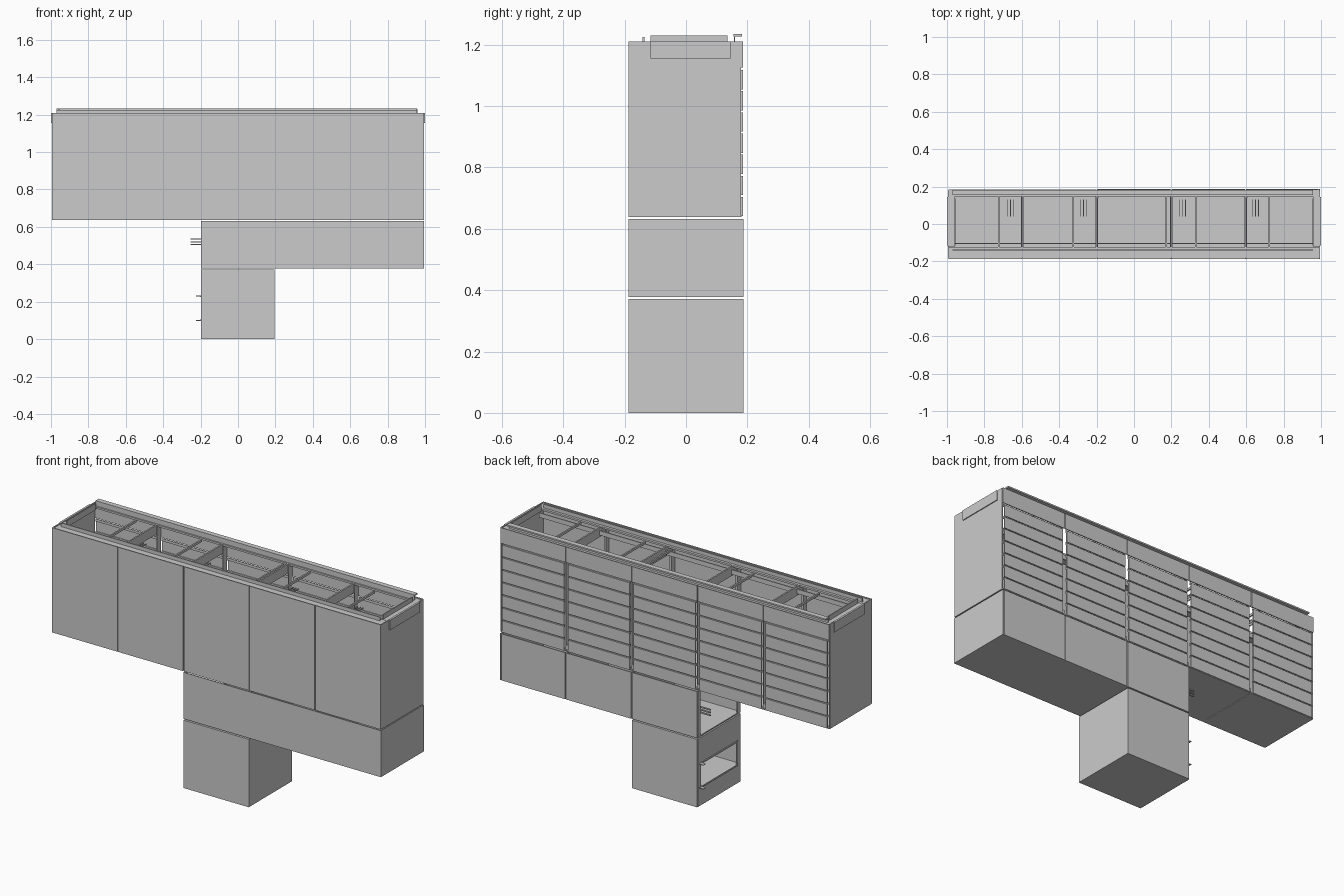
import bpy

if "Cube" in bpy.data.objects:
    bpy.data.objects.remove(bpy.data.objects["Cube"])

T = 0.006                                  # panel thickness
Y0, Y1 = -0.187, 0.187                     # front and back faces
W = 0.398                                  # module width
X0 = -0.995
Z_UP, Z_TOP = 0.638, 1.21                  # upper row
Z_MID0, Z_MID1 = 0.378, 0.632              # middle row
JOINTS = [X0 + W * i for i in range(6)]


def box(name, x0, x1, y0, y1, z0, z1):
    """Axis-aligned box given by its limits."""
    verts = [(x, y, z) for x in (x0, x1) for y in (y0, y1) for z in (z0, z1)]
    faces = [(0, 1, 3, 2), (4, 6, 7, 5), (0, 4, 5, 1), (2, 3, 7, 6), (0, 2, 6, 4), (1, 5, 7, 3)]
    mesh = bpy.data.meshes.new(name)
    mesh.from_pydata(verts, [], faces)
    ob = bpy.data.objects.new(name, mesh)
    bpy.context.collection.objects.link(ob)
    return ob


# Upper row: five modules with front panel, floor and slatted back
for i in range(5):
    a, b = JOINTS[i] + 0.002, JOINTS[i + 1] - 0.002
    box("upper_front_panel", a, b, Y0, Y0 + T, Z_UP, Z_TOP)
    box("upper_floor", a, b, Y0 + T, Y1 - T, Z_UP, Z_UP + T)
    box("back_top_panel", a, b, Y1 - 0.008, Y1 - 0.002, 1.125, Z_TOP)
    pitch = (1.12 - Z_UP) / 7
    for k in range(7):
        z = Z_UP + k * pitch
        box("back_slat", a + 0.010, b - 0.010, Y1 - 0.008, Y1 - 0.002, z + 0.003, z + pitch - 0.003)
        # tucked lip behind each slat joint
        box("slat_lip", a + 0.010, b - 0.010, Y1 - 0.014, Y1 - 0.010, z + pitch - 0.010, z + pitch + 0.004)
    # Small hanger bars inside
    if i != 2:
        xc = (-0.66, -0.27, 0, 0.26, 0.65)[i]
        for d in (-0.015, 0, 0.015):
            box("hanger_bar", xc + d - 0.002, xc + d + 0.002, 0.04, 0.13, 1.09, 1.096)

# Joint frames between modules
for x in JOINTS[1:-1]:
    box("joint_cross_plate", x - 0.004, x + 0.004, -0.175, 0.175, 1.155, 1.205)
    box("joint_front_post", x - 0.006, x + 0.006, Y0 + T, Y0 + 0.035, Z_UP, 1.2)
    box("joint_sill", x - 0.006, x + 0.006, -0.175, 0.175, Z_UP + T, Z_UP + 0.03)
    box("joint_back_post", x + 0.006, x + 0.009, 0.14, Y1 - 0.012, Z_UP, 1.2)

# End walls and their plates
for s in (-1, 1):
    def end(name, xa, xb, *yz):
        box(name, min(s * xa, s * xb), max(s * xa, s * xb), *yz)
    end("end_wall", 0.989, 0.995, Y0 + T, Y1 - 0.008, Z_UP, Z_TOP)
    end("end_plate", 0.995, 1.0, -0.115, 0.145, 1.155, Z_TOP)
    end("end_top_rail", 0.958, 0.989, -0.12, 0.15, 1.195, 1.205)
    end("end_upstand", 0.954, 0.960, -0.115, 0.135, 1.195, 1.23)

# Long top rails
box("front_top_ledge", -0.989, 0.989, Y0 + T, -0.122, 1.195, 1.205)
box("front_top_rib", -0.97, 0.957, -0.142, -0.136, 1.205, 1.225)
box("back_top_ledge", -0.989, 0.989, 0.148, Y1 - 0.008, 1.195, 1.205)
box("back_top_web", -0.97, 0.957, 0.156, 0.160, 1.205, 1.226)
box("back_top_lip", -0.97, 0.957, 0.154, 0.182, 1.226, 1.234)
box("front_inner_rail", -0.96, 0.96, -0.108, -0.102, 1.165, 1.19)

# Thin cross bars at the top
for x in (-0.722, -0.325, 0.172, 0.33, 0.722):
    box("top_cross_bar", x - 0.004, x + 0.004, -0.122, 0.148, 1.185, 1.197)

# Middle row: three modules behind one long front, left end open
xm0, xm1 = JOINTS[2], JOINTS[5]
box("middle_front_panel", xm0, xm1, Y0, Y0 + T, Z_MID0, Z_MID1)
box("middle_floor", xm0, xm1, Y0 + T, Y1 - T, Z_MID0, Z_MID0 + T)
box("middle_end_wall", xm1 - T, xm1, Y0 + T, Y1, Z_MID0, Z_MID1)
for i in (2, 3, 4):
    box("middle_back_panel", JOINTS[i] + 0.003, JOINTS[i + 1] - 0.003 - T * (i == 4),
        Y1 - T, Y1, Z_MID0, Z_MID1)
for x in JOINTS[3:5]:
    box("middle_divider", x - 0.003, x + 0.003, Y0 + T, Y1 - T, Z_MID0 + T, Z_MID1)
for y in (Y0 + T, Y1 - T - 0.02):
    box("middle_left_post", xm0, xm0 + T, y, y + 0.02, Z_MID0 + T, Z_MID1)

# Three prongs sticking out of the open end
for z in (0.505, 0.520, 0.535):
    box("side_prong", -0.255, -0.15, 0.148, 0.156, z - 0.003, z + 0.003)

# Bottom box with a window on the left side
xa, xb = JOINTS[2], JOINTS[3] - 0.003
zb = 0.371
box("bottom_front_panel", xa, xb, Y0, Y0 + T, 0, zb)
box("bottom_back_panel", xa + 0.003, xb, Y1 - T, Y1, 0, zb)
box("bottom_base", xa, xb, Y0 + T, Y1 - T, 0, T)
box("bottom_lid", xa, xb, Y0 + T, Y1 - T, zb - T, zb)
box("bottom_right_wall", xb - T, xb, Y0 + T, Y1 - T, T, zb - T)
box("window_lower_wall", xa, xa + T, Y0 + T, Y1 - T, T, 0.10)
box("window_upper_wall", xa, xa + T, Y0 + T, Y1 - T, 0.23, zb - T)
for y in (Y0 + T, Y1 - T - 0.025):
    box("window_side", xa, xa + T, y, y + 0.025, 0.10, 0.23)
box("window_shelf", xa + T, xb - T, Y0 + T, Y1 - T, 0.094, 0.10)
for z in (0.10, 0.23):
    box("window_clip", xa - 0.025, xa, 0.15, 0.17, z - 0.002, z + 0.002)
    box("window_trim", xa - 0.004, xa, -0.16, 0.16, z - 0.004, z + 0.004)
